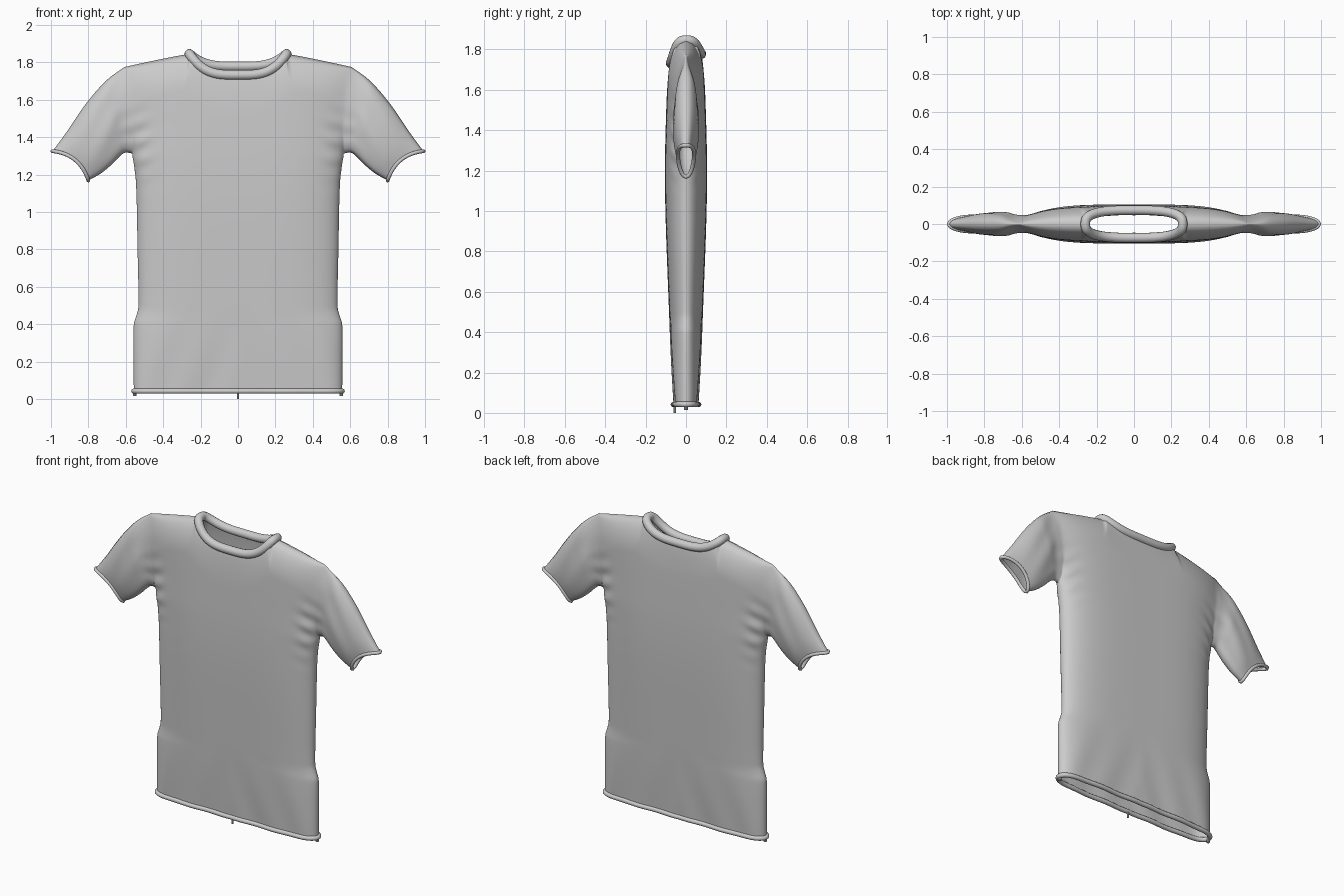
import bpy, bmesh, math
from math import sin, cos, pi, sqrt

if "Cube" in bpy.data.objects:
    bpy.data.objects.remove(bpy.data.objects["Cube"])

NT, NR, KA, NU = 32, 120, 88, 30      # half columns, rows, armpit row, sleeve steps
HEM = 0.042


def lerp(a, b, t):
    return a + (b - a) * t


def smooth(t):
    t = max(0.0, min(1.0, t))
    return t * t * (3 - 2 * t)


def spline(pts, x):
    """Smooth interpolation of y over x through a few points."""
    n = len(pts)
    x = max(pts[0][0], min(pts[-1][0], x))
    i = 0
    while i < n - 2 and x > pts[i + 1][0]:
        i += 1

    def slope(j):
        a, b = pts[max(j - 1, 0)], pts[min(j + 1, n - 1)]
        return (b[1] - a[1]) / (b[0] - a[0])
    (x0, y0), (x1, y1) = pts[i], pts[i + 1]
    h = x1 - x0
    t = (x - x0) / h
    return (y0 * (1 + 2 * t) * (1 - t) ** 2 + slope(i) * h * t * (1 - t) ** 2
            + y1 * t * t * (3 - 2 * t) + slope(i + 1) * h * t * t * (t - 1))


WIDTH = [(0.02, .557), (0.2, .558), (0.4, .557), (0.44, .545), (0.49, .533), (0.8, .537),
         (1.15, .545), (1.25, .556), (1.31, .565), (1.45, .562), (1.6, .58), (1.775, .607)]
DEPTH = [(0.02, .058), (0.3, .075), (0.6, .088), (1.0, .102), (1.25, .104),
         (1.5, .098), (1.7, .09), (1.85, .082)]
SL_X_TOP = [(0, .607), (.25, .707), (.52, .814), (.8, .925), (1, .992)]
SL_Z_TOP = [(0, 1.775), (.25, 1.70), (.52, 1.577), (.8, 1.415), (1, 1.325)]
SL_X_LOW = [(0, .565), (.2, .61), (.5, .68), (.72, .735), (1, .80)]
SL_Z_LOW = [(0, 1.32), (.2, 1.318), (.5, 1.25), (.72, 1.205), (1, 1.168)]
SL_DEPTH = [(0, .045), (.3, .06), (.6, .062), (1, .04)]


def neck_point(phi, front):
    """Quarter of the neckline: phi 0 at the middle, pi/2 at the shoulder."""
    a = abs(sin(phi)) ** .7
    y = .074 * max(cos(phi), 0) ** .7
    low = 1.732 if front else 1.778
    return .26 * a, y, lerp(low, 1.845, a ** 3.5)


def torso_point(t, k, front):
    """Point on the right half: t 0 centre to 1 side seam, k row index."""
    if t <= .5:
        xt, yt, zt = neck_point(t * pi, front)
    else:
        q = t * 2 - 1
        xt, yt, zt = lerp(.26, .607, q), 0.0, lerp(1.845, 1.775, q ** 1.1)
    z = lerp(HEM, zt, k / NR)
    w = spline(WIDTH, z)
    x = lerp(w * sin(pi / 2 * t), xt, smooth((z - 1.3) / (zt - 1.3)))
    s = min(1, x / w) if t < 1 else 1
    p = 4 + 5 * max(0, 1 - z / .45)
    y = spline(DEPTH, z) * sqrt(max(0, 1 - s ** p))
    zA = lerp(HEM, 1.775, KA / NR)
    q = (z - zA) / (1.775 - zA)
    if 0 < q < 1:                                   # keeps the armhole open
        y = sqrt(y * y + (.047 * sqrt(4 * q * (1 - q)) * s ** 6) ** 2)
    f = max(0, min(1, (zt - z) / .2))
    y = lerp(yt, y, sqrt(1 - (1 - f) ** 2))         # rounds over the shoulder
    low = max(0, 1 - z / .5)
    arm = math.exp(-((z - 1.36) / .16) ** 2 - ((s - .95) / .1) ** 2)
    y *= 1 + .05 * low * sin(26 * x + 9 * z) + .1 * arm * sin(60 * z + 25 * x)
    return x, (-y if front else y), z


def sleeve_point(u, v, k, front):
    ex, ey, ez = torso_point(1, k, front)
    bx, bz = spline(SL_X_LOW, u), spline(SL_Z_LOW, u)
    tx, tz = spline(SL_X_TOP, u), spline(SL_Z_TOP, u)
    c = (1 - u) ** 3
    x = lerp(bx, tx, v) + c * (ex - lerp(SL_X_LOW[0][1], SL_X_TOP[0][1], v))
    z = lerp(bz, tz, v) + c * (ez - lerp(SL_Z_LOW[0][1], SL_Z_TOP[0][1], v))
    bow = .04 * 4 * v * (1 - v) * u ** 3            # cuff curves inward
    y = spline(SL_DEPTH, u) * sqrt(max(0, 4 * v * (1 - v)))
    y *= 1 + .07 * sin(14 * v + 5 * u) * (1 - u)
    y = lerp(abs(ey), y, smooth(u * 3))
    return x - .62 * bow, (-y if front else y), z + .78 * bow


def add_sheet(bm, rows):
    vs = [[bm.verts.new(p) for p in r] for r in rows]
    for a, b in zip(vs, vs[1:]):
        for i in range(len(a) - 1):
            bm.faces.new((a[i], a[i + 1], b[i + 1], b[i]))


def flip(p):
    return (-p[0], p[1], p[2])


# shirt cloth: torso and sleeves, front and back sewn together
bm = bmesh.new()
for front in (True, False):
    torso = [[torso_point(i / NT, k, front) for i in range(NT + 1)] for k in range(NR + 1)]
    sleeve = [[sleeve_point(j / NU, (k - KA) / (NR - KA), k, front) for j in range(NU + 1)]
              for k in range(KA, NR + 1)]
    for sheet in (torso, sleeve):
        add_sheet(bm, sheet)
        add_sheet(bm, [[flip(p) for p in r] for r in sheet])
bmesh.ops.remove_doubles(bm, verts=bm.verts, dist=.0004)
bmesh.ops.recalc_face_normals(bm, faces=bm.faces)
for f in bm.faces:
    f.smooth = True
me = bpy.data.meshes.new("shirt_cloth")
bm.to_mesh(me)
bm.free()
bpy.context.collection.objects.link(bpy.data.objects.new("shirt_cloth", me))


def tube(name, pts, radius):
    cu = bpy.data.curves.new(name, 'CURVE')
    cu.dimensions = '3D'
    cu.bevel_depth = radius
    cu.bevel_resolution = 4
    sp = cu.splines.new('POLY')
    sp.points.add(len(pts) - 1)
    for q, p in zip(sp.points, pts):
        q.co = (*p, 1)
    sp.use_cyclic_u = True
    sp.use_smooth = True
    bpy.context.collection.objects.link(bpy.data.objects.new(name, cu))


def full_ring(half_front, half_back):
    """Both halves run from the centre to the side; makes one closed loop."""
    loop = half_front + half_back[-2::-1]
    return loop + [flip(p) for p in loop[-2:0:-1]]


# collar
def collar_half(front):
    out = []
    for i in range(25):
        x, y, z = neck_point(i / 24 * pi / 2, front)
        out.append((x, -y if front else y, z))
    return out


tube("collar", full_ring(collar_half(True), collar_half(False)), .026)

# rolled hem
hem = [[torso_point(i / NT, 0, f) for i in range(NT + 1)] for f in (True, False)]
tube("hem", full_ring(*hem), .014)

# sleeve cuffs
n = NR - KA
cuff = [sleeve_point(1, k / n, KA + k, True) for k in range(n + 1)]
cuff += [sleeve_point(1, k / n, KA + k, False) for k in range(n - 1, 0, -1)]
tube("cuff_right", cuff, .01)
tube("cuff_left", [flip(p) for p in cuff], .01)

# seam ends hanging below the hem
for name, x, y, z0, r in (("seam_end_front", 0, -.055, .0, .006), ("seam_end_right", .553, 0, .015, .01),
                          ("seam_end_left", -.553, 0, .015, .01)):
    bpy.ops.mesh.primitive_cylinder_add(vertices=10, radius=r, depth=.045 - z0,
                                        location=(x, y, (.045 + z0) / 2))
    bpy.context.object.name = name
    bpy.ops.object.shade_smooth_by_angle()
